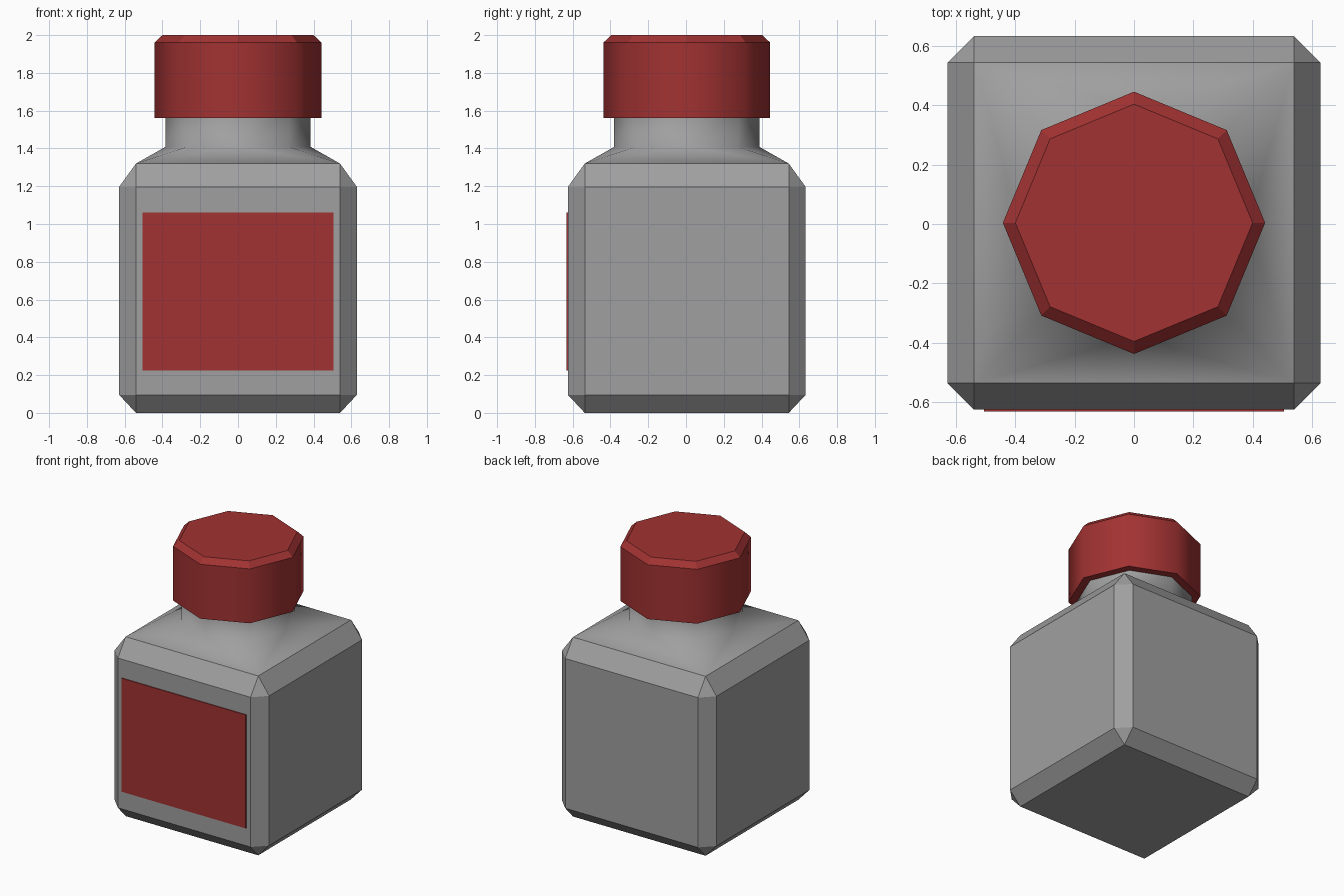
import bpy, bmesh, math

if "Cube" in bpy.data.objects:
    bpy.data.objects.remove(bpy.data.objects["Cube"])

OFF = 0.004            # bottle sits slightly behind the label plate
HALF, FLAT = 0.629, 0.54


def material(name, rgb):
    m = bpy.data.materials.new(name)
    m.diffuse_color = (*rgb, 1)
    m.use_nodes = True
    m.node_tree.nodes["Principled BSDF"].inputs["Base Color"].default_value = m.diffuse_color
    return m


grey = material("grey", (0.35, 0.35, 0.35))
red = material("red", (0.36, 0.032, 0.032))


def finish(bm, name, mat):
    bmesh.ops.recalc_face_normals(bm, faces=bm.faces)
    # crease every edge where a smooth face meets a flat one
    for e in bm.edges:
        if len({f.smooth for f in e.link_faces}) > 1:
            e.smooth = False
    me = bpy.data.meshes.new(name)
    bm.to_mesh(me)
    bm.free()
    me.materials.append(mat)
    ob = bpy.data.objects.new(name, me)
    bpy.context.collection.objects.link(ob)
    ob.location.y = OFF
    return ob


def octagon(bm, r, z):
    return [bm.verts.new((r * math.cos(i * math.pi / 4), r * math.sin(i * math.pi / 4), z))
            for i in range(8)]


def bridge(bm, a, b, smooth=False):
    n = len(a)
    for i in range(n):
        bm.faces.new((a[i], a[(i + 1) % n], b[(i + 1) % n], b[i])).smooth = smooth


# Bottle: chamfered square body, shoulder and round neck
bm = bmesh.new()
corners = [(1, 1), (-1, 1), (-1, -1), (1, -1)]


def square(z):
    return [bm.verts.new((x * FLAT, y * FLAT, z)) for x, y in corners]


def cut_square(z):
    ring = []
    for x, y in corners:
        pair = [(x * HALF, y * FLAT, z), (x * FLAT, y * HALF, z)]
        if x * y < 0:
            pair.reverse()
        ring += [bm.verts.new(p) for p in pair]
    return ring


base, low, high, top = square(0), cut_square(0.095), cut_square(1.197), square(1.32)
bm.faces.new(base)
bridge(bm, low, high)
for sq, ring in ((base, low), (top, high)):
    for i in range(4):
        j = (i + 1) % 4
        bm.faces.new((sq[i], ring[2 * i], ring[2 * i + 1]))
        bm.faces.new((sq[i], ring[2 * i + 1], ring[2 * j], sq[j]))

neck_low, neck_high = octagon(bm, 0.385, 1.408), octagon(bm, 0.385, 1.6)
for i in range(4):
    a, d, b = neck_low[2 * i], neck_low[2 * i + 1], neck_low[(2 * i + 2) % 8]
    for tri in ((top[i], a, d), (top[i], d, b), (top[i], b, top[(i + 1) % 4])):
        bm.faces.new(tri).smooth = True
bridge(bm, neck_low, neck_high, True)
bm.faces.new(neck_high)
finish(bm, "bottle", grey)

# Screw cap: octagonal, smooth sides, chamfered top edge
bm = bmesh.new()
rings = [octagon(bm, r, z) for r, z in ((0.442, 1.56), (0.442, 1.96), (0.40, 2.0))]
bridge(bm, rings[0], rings[1], True)
bridge(bm, rings[1], rings[2])
bm.faces.new(rings[0])
bm.faces.new(rings[2])
finish(bm, "cap", red)

# Front label: thin plate
bm = bmesh.new()
bmesh.ops.create_cube(bm, size=1)
for v in bm.verts:
    v.co.x *= 1.01
    v.co.y = -HALF - (0.007 if v.co.y < 0 else -0.001)
    v.co.z = 1.06 if v.co.z > 0 else 0.225
finish(bm, "label", red)
